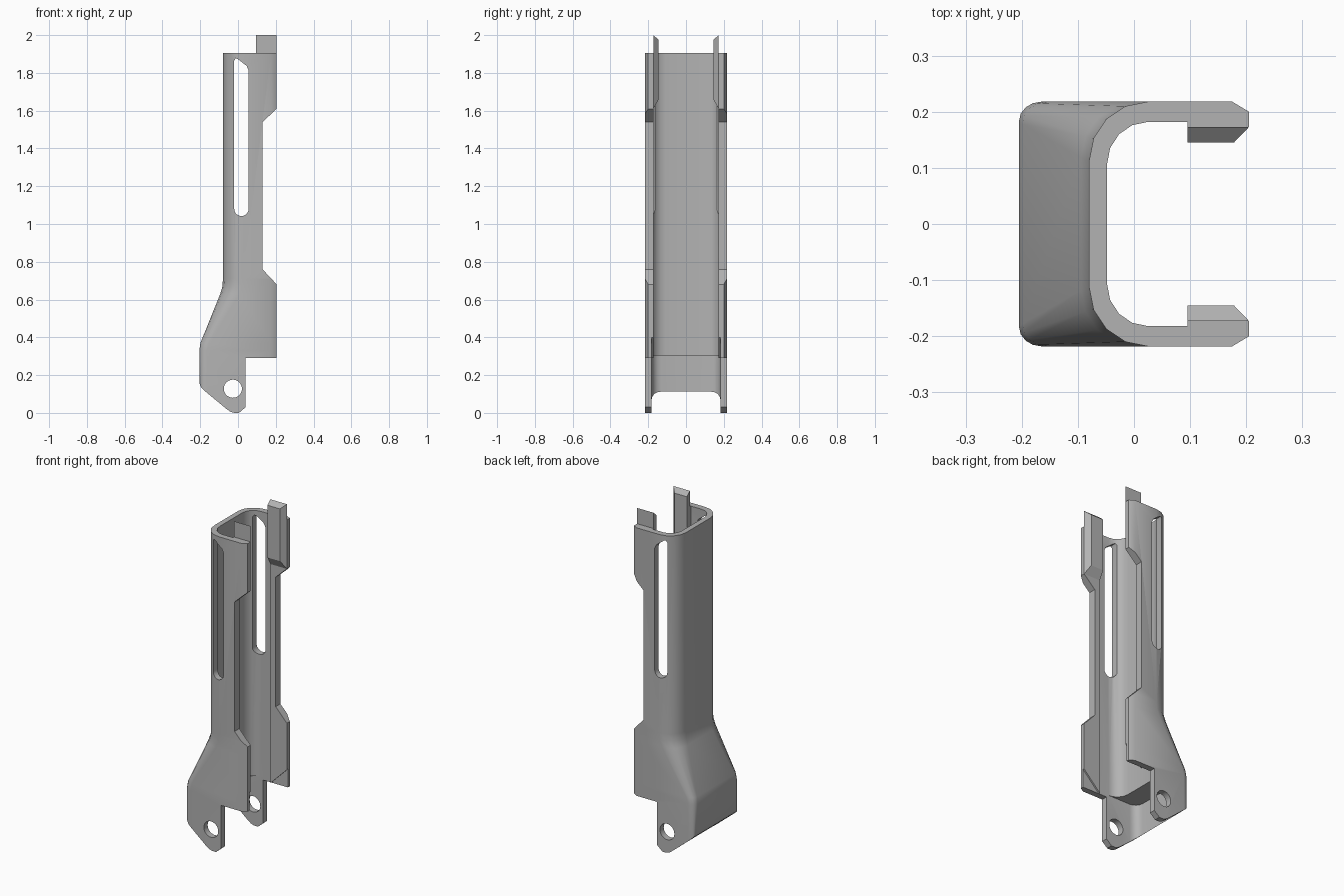
import bpy, bmesh, math
from mathutils import Vector

cube = bpy.data.objects.get("Cube")
if cube:
    bpy.data.objects.remove(cube, do_unlink=True)

grey = bpy.data.materials.new("mid grey")
grey.use_nodes = True
grey.diffuse_color = (0.45, 0.45, 0.45, 1)
grey.node_tree.nodes["Principled BSDF"].inputs["Base Color"].default_value = grey.diffuse_color


def loft(name, rings):
    """Closed solid through rings with equal point counts."""
    bm = bmesh.new()
    rows = [[bm.verts.new(p) for p in ring] for ring in rings]
    n = len(rows[0])
    for a, b in zip(rows, rows[1:]):
        for i in range(n):
            j = (i + 1) % n
            bm.faces.new((a[i], a[j], b[j], b[i]))
    bm.faces.new(rows[0][::-1])
    bm.faces.new(rows[-1])
    bmesh.ops.recalc_face_normals(bm, faces=bm.faces)
    mesh = bpy.data.meshes.new(name)
    bm.to_mesh(mesh)
    bm.free()
    mesh.materials.append(grey)
    ob = bpy.data.objects.new(name, mesh)
    bpy.context.collection.objects.link(ob)
    return ob


def side_prism(name, outline, y0, y1):
    return loft(name, [[(x, y, z) for x, z in outline] for y in (y0, y1)])


def channel_ring(z, back, half, rx, ry, ends, segs=4):
    """Plan outline with two rounded back corners; ends closes the open side."""
    right = []
    for i in range(segs + 1):
        t = math.pi / 2 * i / segs
        right.append((back + rx * (1 - math.cos(t)), half - ry * (1 - math.sin(t))))
    right += ends
    return [(x, y, z) for x, y in right] + [(x, -y, z) for x, y in reversed(right)]


def combine(target, tool, operation):
    mod = target.modifiers.new(tool.name, 'BOOLEAN')
    mod.object, mod.operation, mod.solver = tool, operation, 'EXACT'
    bpy.context.view_layer.update()
    deps = bpy.context.evaluated_depsgraph_get()
    mesh = bpy.data.meshes.new_from_object(target.evaluated_get(deps))
    target.modifiers.clear()
    target.data = mesh
    bpy.data.objects.remove(tool, do_unlink=True)


# Outer shell, flaring toward the foot
outer_ends = [(0.175, 0.218), (0.205, 0.2)]
levels = [(-0.05, -0.205, 0.04, 0.035), (0.33, -0.205, 0.04, 0.035),
          (0.37, -0.199, 0.045, 0.04), (0.63, -0.094, 0.1, 0.1),
          (0.67, -0.082, 0.105, 0.105), (0.71, -0.08, 0.105, 0.105),
          (1.905, -0.08, 0.105, 0.105)]
body = loft("channel_body", [channel_ring(z, b, 0.218, rx, ry, outer_ends)
                             for z, b, rx, ry in levels])

# Side outline: foot ears, notch and upper pads
outline = [(-0.206, 2.1), (-0.206, 0.16), (-0.195, 0.135), (-0.175, 0.115),
           (-0.06, 0.02), (-0.04, 0.006), (-0.02, 0), (0.005, 0), (0.04, 0.03),
           (0.04, 0.29), (0.28, 0.29), (0.28, 0.6), (0.13, 0.76),
           (0.13, 1.54), (0.28, 1.68), (0.28, 2.1)]
combine(body, side_prism("outline_cutter", outline, -0.4, 0.4), 'INTERSECT')

# Straight inner cavity, then the wider pocket in the foot
upper = [channel_ring(z, -0.048, 0.182, 0.073, 0.075, [(0.3, 0.182)]) for z in (0.2, 2.1)]
combine(body, loft("cavity_cutter", upper), 'DIFFERENCE')
pocket = [channel_ring(z, -0.172, 0.182, 0.05, 0.05, [(0.3, 0.182)]) for z in (-0.1, 0.305)]
combine(body, loft("pocket_cutter", pocket), 'DIFFERENCE')

# Long side slots with a slanted top
slot = [(0.018 + 0.038 * math.cos(a), 1.08 - 0.038 * math.sin(a))
        for a in (math.pi * i / 10 for i in range(11))]
slot += [(-0.02, 1.865), (-0.012, 1.878), (0.0, 1.872), (0.045, 1.838), (0.056, 1.815)]
combine(body, side_prism("slot_cutter", slot, -0.4, 0.4), 'DIFFERENCE')

# Pin holes through the ears
hole = [(-0.027 + 0.048 * math.cos(a), 0.128 + 0.048 * math.sin(a))
        for a in (math.tau * i / 28 for i in range(28))]
combine(body, side_prism("pin_cutter", hole, -0.4, 0.4), 'DIFFERENCE')

# Inner rails and upper tabs on both walls
rail = [(0.095, 0.29), (0.205, 0.4), (0.205, 0.68), (0.13, 0.76), (0.13, 1.54),
        (0.205, 1.61), (0.205, 1.905), (0.095, 1.905)]
tab = [(0.095, 0.173), (0.095, 0.145), (0.178, 0.145), (0.205, 0.173)]
for side, s in (("front", -1), ("rear", 1)):
    side_prism(side + "_rail", rail, s * 0.173, s * 0.182)
    rings = []
    for inner_z, outer_z in ((1.66, 1.61), (1.975, 2.0)):
        rings.append([(x, s * y, inner_z if y < 0.16 else outer_z) for x, y in tab])
    loft(side + "_tab", rings)

# Smooth the rounded corners, keep machined edges crisp
bpy.ops.object.select_all(action='DESELECT')
body.select_set(True)
bpy.context.view_layer.objects.active = body
bpy.ops.object.shade_smooth_by_angle(angle=math.radians(32))
